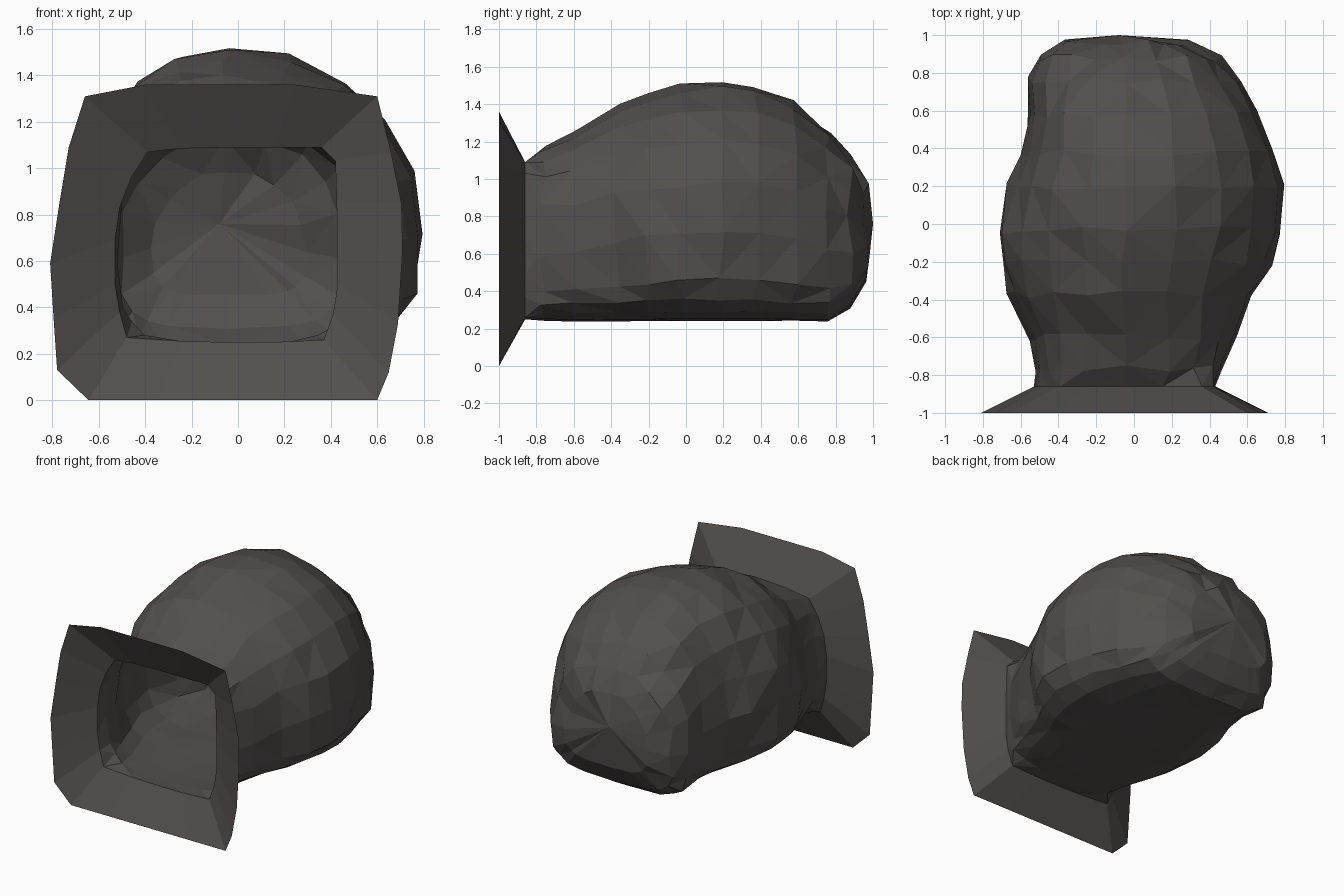
import bpy, bmesh, math, random

if "Cube" in bpy.data.objects:
    bpy.data.objects.remove(bpy.data.objects["Cube"])
random.seed(4)

rock = bpy.data.materials.new("dark grey rock")
rock.diffuse_color = (0.085, 0.078, 0.075, 1)
rock.use_nodes = True
rock.node_tree.nodes["Principled BSDF"].inputs["Base Color"].default_value = rock.diffuse_color

# Flared mouth: outer rim and throat outlines (x, z), counter-clockwise from the right
rim = [(.71, .65), (.705, .85), (.66, 1.07), (.60, 1.31), (.25, 1.36), (-.05, 1.36), (-.40, 1.36),
       (-.66, 1.31), (-.73, 1.09), (-.77, .85), (-.81, .59), (-.795, .35), (-.78, .13), (-.645, 0),
       (-.35, 0), (-.05, 0), (.3, 0), (.6, 0), (.65, .12), (.69, .33)]
throat = [(.43, .67), (.425, .86), (.42, 1.03), (.36, 1.09), (.15, 1.09), (-.05, 1.09), (-.25, 1.085),
          (-.39, 1.07), (-.46, .96), (-.51, .83), (-.53, .69), (-.53, .5), (-.51, .38), (-.48, .27),
          (-.25, .255), (-.05, .25), (.15, .25), (.37, .26), (.41, .37), (.43, .5)]
N = len(rim)

# Cave body sections: y, left x, right x, floor z, roof z, roof roundness
sections = [
    (-.76, -.52, .47, .245, 1.17, 3.2),
    (-.60, -.55, .55, .24, 1.25, 2.6),
    (-.37, -.67, .63, .24, 1.40, 2.2),
    (-.20, -.70, .72, .24, 1.46, 2.1),
    (-.03, -.72, .78, .24, 1.50, 2.1),
    (.20, -.66, .79, .24, 1.52, 2.1),
    (.38, -.59, .74, .24, 1.50, 2.1),
    (.58, -.56, .66, .24, 1.42, 2.1),
    (.76, -.55, .56, .235, 1.27, 2.2),
    (.88, -.50, .46, .31, 1.14, 2.3),
    (.96, -.36, .30, .45, .98, 2.2),
]


def section_ring(xl, xr, zb, zt, n_top):
    cx, cz = -.05, zb + (zt - zb) * .37
    pts = []
    for i in range(N):
        a = 2 * math.pi * i / N
        c, s = math.cos(a), math.sin(a)
        n = n_top if s >= 0 else 3.8
        w = (xr - cx) if c > 0 else (cx - xl)
        h = (zt - cz) if s > 0 else (cz - zb)
        pts.append((cx + math.copysign(abs(c) ** (2 / n), c) * w,
                    cz + math.copysign(abs(s) ** (2 / n), s) * h))
    return pts


bm = bmesh.new()
rings = [[bm.verts.new((x, -1, z)) for x, z in rim],
         [bm.verts.new((x, -.86, z)) for x, z in throat]]
for y, *dims in sections:
    ring = []
    for i, (x, z) in enumerate(section_ring(*dims)):
        floor = N * .62 < i < N * .88
        j = .004 if floor else .016          # rough walls, flat floor
        ring.append(bm.verts.new((x + random.uniform(-j, j),
                                  y + random.uniform(-1.6 * j, 1.2 * j),
                                  z + random.uniform(-j, j) * .8)))
    rings.append(ring)

# Skin the rings and close the back
for a, b in zip(rings, rings[1:]):
    for i in range(N):
        k = (i + 1) % N
        bm.faces.new((a[i], a[k], b[k], b[i]))
tip = bm.verts.new((-.08, 1.0, .76))
for i in range(N):
    bm.faces.new((rings[-1][i], rings[-1][(i + 1) % N], tip))

# Faceted triangles on the rock body, then consistent outward normals
body = [f for f in bm.faces if f.calc_center_median().y > -.85]
bmesh.ops.triangulate(bm, faces=body, quad_method='SHORT_EDGE')
bmesh.ops.recalc_face_normals(bm, faces=bm.faces[:])
if sum(f.normal.z for f in bm.faces if f.calc_center_median().z > 1.3 and f.calc_center_median().y > 0) < 0:
    bmesh.ops.reverse_faces(bm, faces=bm.faces[:])

mesh = bpy.data.meshes.new("cave_shell")
bm.to_mesh(mesh)
bm.free()
mesh.materials.append(rock)
cave = bpy.data.objects.new("cave_shell", mesh)
bpy.context.collection.objects.link(cave)
